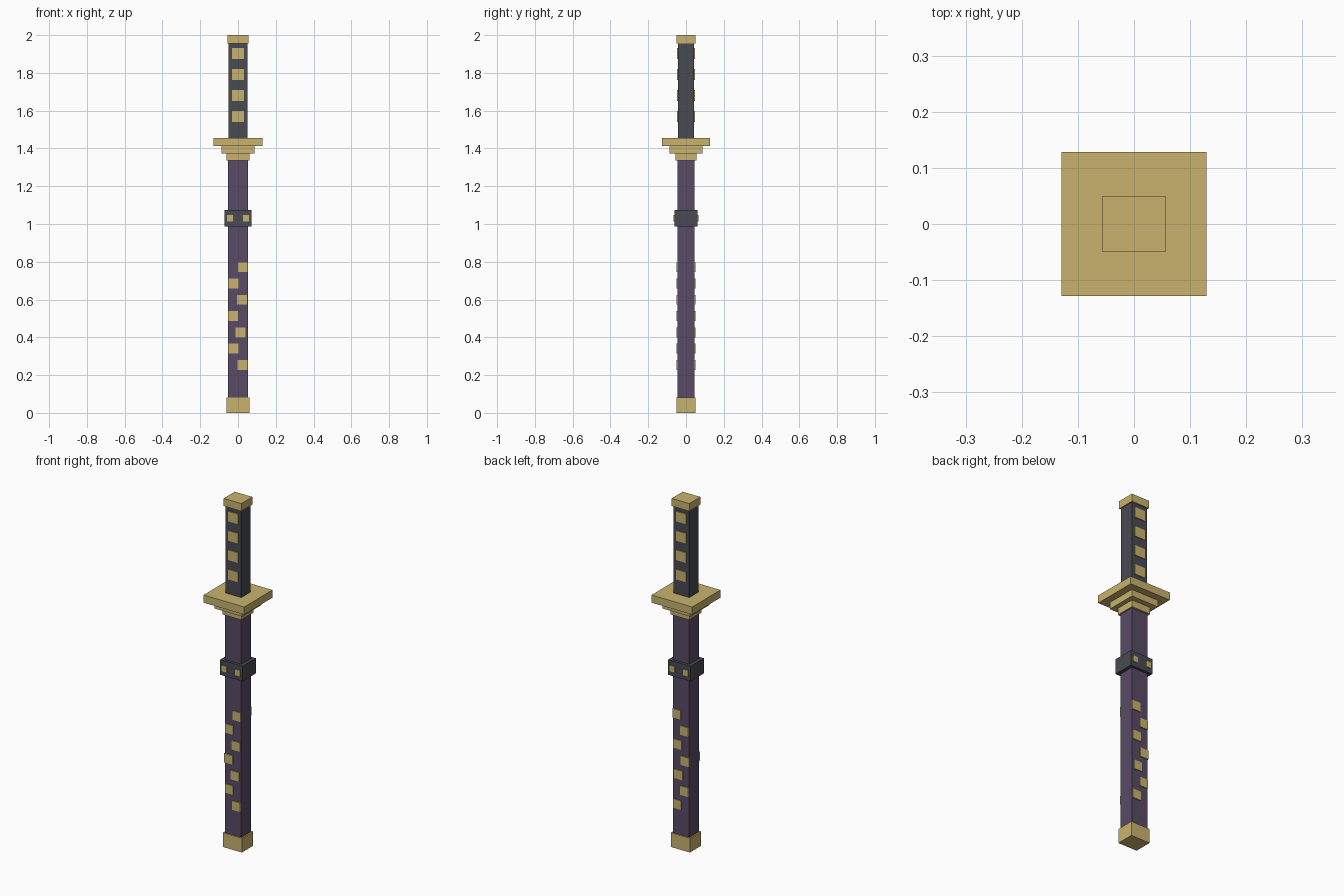
import bpy
import bmesh
from mathutils import Matrix

default = bpy.data.objects.get("Cube")
if default:
    bpy.data.objects.remove(default, do_unlink=True)


def material(name, color):
    mat = bpy.data.materials.new(name)
    mat.use_nodes = True
    mat.diffuse_color = (*color, 1)
    mat.node_tree.nodes["Principled BSDF"].inputs["Base Color"].default_value = (*color, 1)
    return mat


gold = material("gold", (0.58, 0.45, 0.155))
purple = material("dark purple", (0.098, 0.069, 0.13))
charcoal = material("charcoal", (0.065, 0.069, 0.084))


def box(name, mat, half_x, half_y, bottom, top, x=0, y=0):
    """Flat-faced box from half widths and a height range."""
    bm = bmesh.new()
    size = (half_x * 2, half_y * 2, top - bottom)
    place = Matrix.Translation((x, y, (bottom + top) / 2))
    bmesh.ops.create_cube(bm, size=1, matrix=place @ Matrix.Diagonal((*size, 1)))
    mesh = bpy.data.meshes.new(name)
    bm.to_mesh(mesh)
    bm.free()
    mesh.materials.append(mat)
    obj = bpy.data.objects.new(name, mesh)
    bpy.context.collection.objects.link(obj)
    return obj


def plate_pair(name, half_x, half_z, x, z, surface):
    """Thin gold inlay on the front and back faces."""
    thick = 0.003
    for side, sign in (("front", -1), ("back", 1)):
        box(f"{name}_{side}", gold, half_x, thick, z - half_z, z + half_z,
            x, sign * (surface + 0.002))


# Scabbard with its end cap and clasp
box("scabbard", purple, 0.052, 0.045, 0.08, 1.34)
box("scabbard_end_cap", gold, 0.06, 0.051, 0, 0.082)
box("scabbard_clasp", charcoal, 0.071, 0.06, 0.988, 1.075)

# Stepped guard
box("guard_collar", gold, 0.06, 0.056, 1.336, 1.374)
box("guard_step", gold, 0.087, 0.087, 1.374, 1.412)
box("guard_plate", gold, 0.129, 0.128, 1.412, 1.456)

# Handle and pommel
box("handle", charcoal, 0.05, 0.042, 1.456, 1.956)
box("pommel", gold, 0.056, 0.05, 1.956, 2)

# Square inlays on the handle
for i in range(4):
    plate_pair(f"handle_inlay_{i + 1}", 0.032, 0.029, 0, 1.57 + i * 0.111, 0.042)

# Clasp studs
for side, x in (("left", 0.043), ("right", -0.043)):
    plate_pair(f"clasp_stud_{side}", 0.016, 0.017, x, 1.031, 0.06)

# Zigzag inlays up the scabbard
for i, x in enumerate((0.023, -0.023, 0.014, -0.027, 0.021, -0.023, 0.025)):
    plate_pair(f"scabbard_inlay_{i + 1}", 0.026, 0.026, x, 0.254 + i * 0.0862, 0.045)
